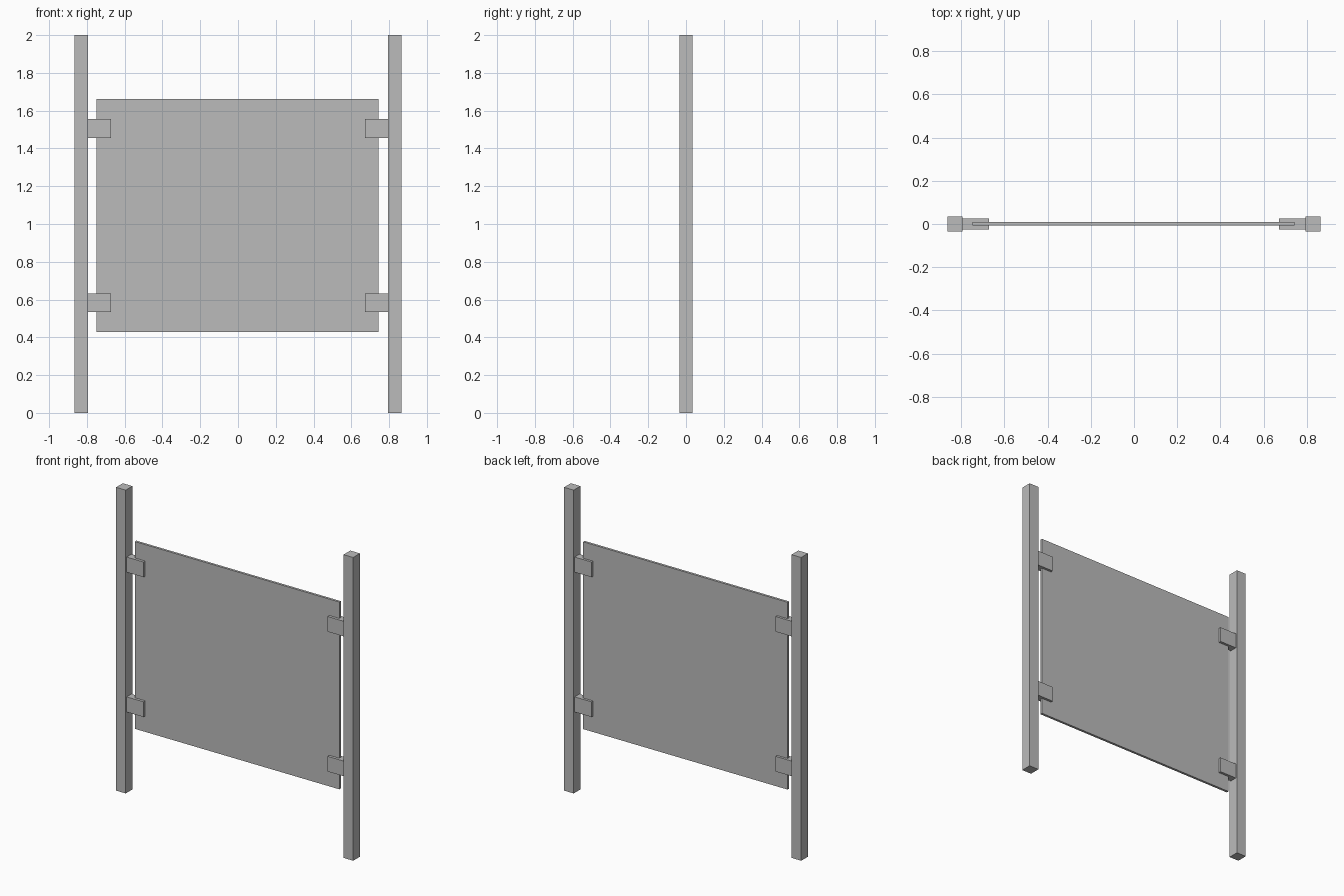
import bpy

cube = bpy.data.objects.get("Cube")
if cube:
    bpy.data.objects.remove(cube, do_unlink=True)

# One plain grey for every part
grey = bpy.data.materials.new("plain_grey")
grey.use_nodes = True
colour = (0.5, 0.5, 0.5, 1)
grey.diffuse_color = colour
grey.node_tree.nodes["Principled BSDF"].inputs["Base Color"].default_value = colour


def box(name, x, y, z):
    """Box spanning the given (low, high) ranges."""
    spans = (x, y, z)
    bpy.ops.mesh.primitive_cube_add(size=1, location=[(a + b) / 2 for a, b in spans])
    obj = bpy.context.object
    obj.name = name
    obj.scale = [b - a for a, b in spans]
    bpy.ops.object.transform_apply(location=False, rotation=False, scale=True)
    obj.data.materials.append(grey)
    return obj


POST_IN, POST_OUT = 0.795, 0.865
CLIP_IN = 0.672

# Thin panel hung between the posts
box("panel", (-0.748, 0.744), (-0.007, 0.009), (0.428, 1.663))

for side, s in (("left", 1), ("right", -1)):
    # Square upright post
    box(side + "_post", sorted((s * POST_IN, s * POST_OUT)), (-0.035, 0.035), (0, 2))
    # Clips gripping the panel edge
    for level, z in (("lower", 0.583), ("upper", 1.505)):
        box(f"{side}_{level}_clip", sorted((s * CLIP_IN, s * POST_IN)),
            (-0.025, 0.025), (z - 0.05, z + 0.05))
